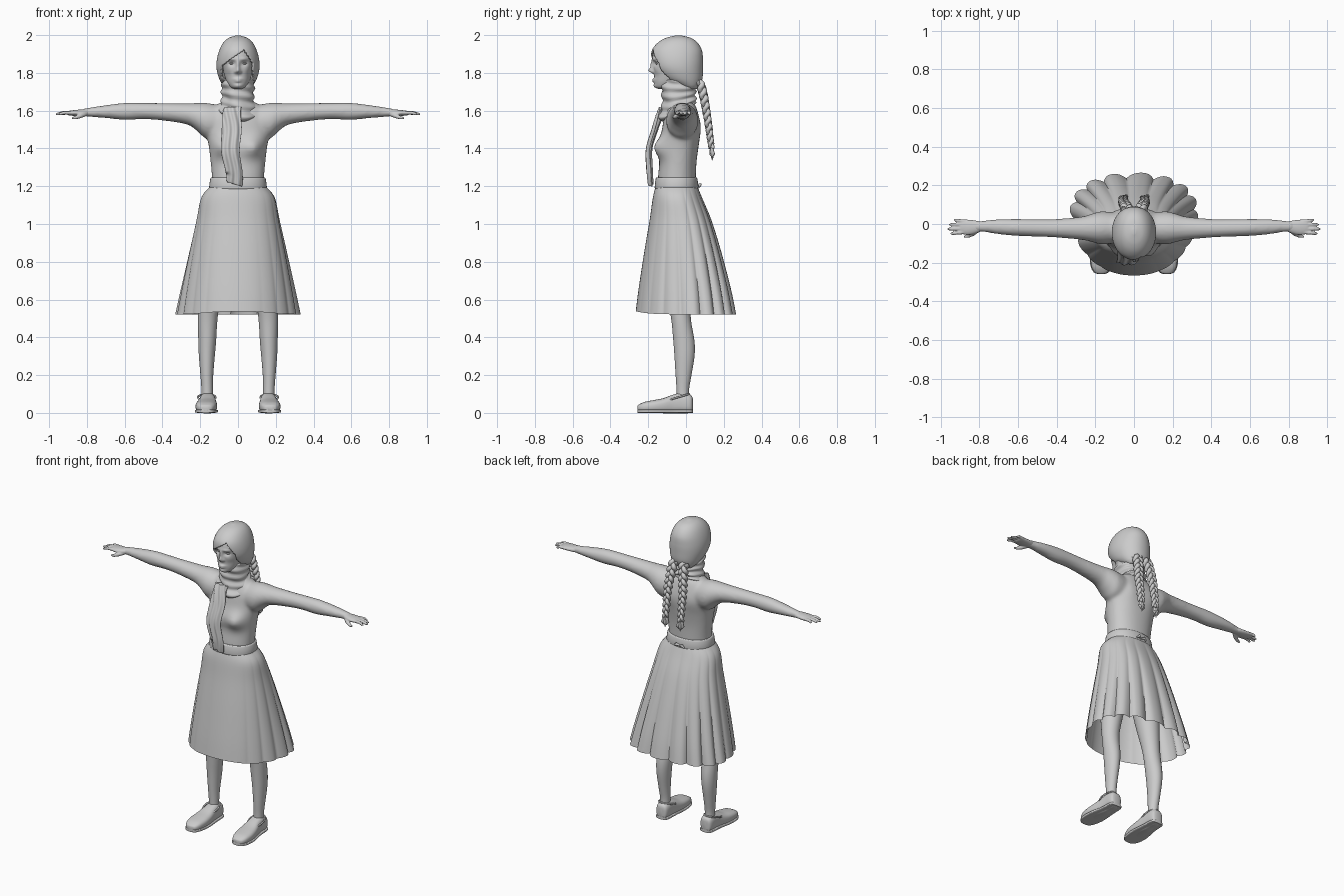
import bpy, bmesh, math
from mathutils import Vector

if "Cube" in bpy.data.objects:
    bpy.data.objects.remove(bpy.data.objects["Cube"])

grey = bpy.data.materials.new("plain_grey")
grey.use_nodes = True
grey.diffuse_color = (0.6, 0.6, 0.6, 1)
grey.node_tree.nodes["Principled BSDF"].inputs["Base Color"].default_value = (0.6, 0.6, 0.6, 1)
grey.node_tree.nodes["Principled BSDF"].inputs["Roughness"].default_value = 0.8
TAU = math.tau


def finish(obj, angle=50):
    """Give an object its material and smooth shading."""
    obj.data.materials.clear()
    obj.data.materials.append(grey)
    bpy.ops.object.select_all(action="DESELECT")
    obj.select_set(True)
    bpy.context.view_layer.objects.active = obj
    bpy.ops.object.shade_smooth_by_angle(angle=math.radians(angle))
    return obj


def mesh_from_rings(name, rings, caps=True, angle=50):
    bm = bmesh.new()
    rows = [[bm.verts.new(p) for p in ring] for ring in rings]
    n = len(rows[0])
    for a, b in zip(rows, rows[1:]):
        for i in range(n):
            bm.faces.new((a[i], a[(i + 1) % n], b[(i + 1) % n], b[i]))
    if caps:
        bm.faces.new(rows[0][::-1])
        bm.faces.new(rows[-1])
    bmesh.ops.recalc_face_normals(bm, faces=bm.faces)
    me = bpy.data.meshes.new(name)
    bm.to_mesh(me)
    bm.free()
    obj = bpy.data.objects.new(name, me)
    bpy.context.collection.objects.link(obj)
    return finish(obj, angle)


def smooth_stations(st, steps):
    """Catmull-Rom interpolation through rows of numbers."""
    out = []
    for i in range(len(st) - 1):
        p0, p1, p2, p3 = st[max(i - 1, 0)], st[i], st[i + 1], st[min(i + 2, len(st) - 1)]
        for k in range(steps):
            t = k / steps
            out.append([b + 0.5 * t * (c - a + t * (2 * a - 5 * b + 4 * c - d + t * (3 * (b - c) + d - a)))
                        for a, b, c, d in zip(p0, p1, p2, p3)])
    return out + [list(st[-1])]


def power(v, p):
    return math.copysign(abs(v) ** (2 / p), v)


def loft(name, stations, axis="z", n=32, steps=4, p=2, caps=True, side=1):
    """Stations: place along axis, two centre values, two radii."""
    rings = []
    for s, c1, c2, r1, r2 in smooth_stations(stations, steps):
        ring = []
        for i in range(n):
            a = TAU * i / n
            u, v = c1 + r1 * power(math.cos(a), p), c2 + r2 * power(math.sin(a), p)
            x, y, z = {"z": (u, v, s), "x": (s, u, v), "y": (u, s, v)}[axis]
            ring.append((x * side, y, z))
        rings.append(ring)
    return mesh_from_rings(name, rings, caps)


def tube(name, points, radii, width=1.0):
    """Round tapered tube along a smooth path."""
    cu = bpy.data.curves.new(name, "CURVE")
    cu.dimensions, cu.bevel_depth, cu.bevel_resolution, cu.use_fill_caps = "3D", width, 2, True
    sp = cu.splines.new("POLY")
    sp.points.add(len(points) - 1)
    for q, co, r in zip(sp.points, points, radii):
        q.co, q.radius = (*co, 1), r
    obj = bpy.data.objects.new(name, cu)
    bpy.context.collection.objects.link(obj)
    bpy.ops.object.select_all(action="DESELECT")
    obj.select_set(True)
    bpy.context.view_layer.objects.active = obj
    bpy.ops.object.convert(target="MESH")
    return finish(bpy.context.object)


def bump(obj, centre, spread, push):
    """Soft local push of a surface."""
    for v in obj.data.vertices:
        d = sum(((a - b) / s) ** 2 for a, b, s in zip(v.co, centre, spread))
        v.co += Vector(push) * math.exp(-d)


def fuse(objs, name, voxel, smooth):
    bpy.ops.object.select_all(action="DESELECT")
    for o in objs:
        o.select_set(True)
    bpy.context.view_layer.objects.active = objs[0]
    bpy.ops.object.join()
    objs[0].name = name
    rm = objs[0].modifiers.new("blend", "REMESH")
    rm.mode, rm.voxel_size, rm.use_smooth_shade = "VOXEL", voxel, True
    sm = objs[0].modifiers.new("soften", "SMOOTH")
    sm.factor, sm.iterations = 0.5, smooth


# Torso and arms, blended into one skin
torso = loft("torso", [(1.17, 0, -.05, .135, .1), (1.25, 0, -.048, .138, .1), (1.33, 0, -.042, .145, .098),
    (1.42, 0, -.036, .156, .103), (1.5, 0, -.027, .172, .1), (1.57, 0, -.025, .165, .09),
    (1.62, 0, -.022, .13, .075), (1.65, 0, -.025, .08, .06), (1.69, 0, -.035, .056, .056), (1.79, 0, -.05, .052, .052)],
    n=48, p=2.2)
parts = [torso]
for s in (1, -1):
    bump(torso, (s * .08, -.14, 1.405), (.06, .06, .05), (s * .006, -.042, 0))
    bump(torso, (s * .08, .07, 1.52), (.06, .04, .08), (0, .012, 0))
    parts.append(loft("arm", [(.1, -.02, 1.54, .08, .09), (.17, -.02, 1.547, .085, .094), (.215, -.02, 1.566, .074, .075),
        (.27, -.022, 1.583, .06, .056), (.4, -.022, 1.594, .048, .046), (.5, -.02, 1.598, .045, .043),
        (.6, -.018, 1.596, .044, .045), (.7, -.014, 1.595, .039, .034), (.78, -.012, 1.592, .029, .025),
        (.83, -.014, 1.59, .028, .018)], axis="x", side=s))
fuse(parts, "upper_body", .009, 8)

# Hands
for s, tag in ((1, "left"), (-1, "right")):
    hand = [loft("palm", [(.79, -.013, 1.591, .024, .02), (.82, -.016, 1.589, .034, .018),
            (.86, -.017, 1.588, .04, .016), (.895, -.014, 1.587, .037, .012), (.905, -.014, 1.587, .03, .007)],
            axis="x", n=24, side=s)]
    for y0, y1, tip in ((-.043, -.05, .95), (-.024, -.026, .965), (-.004, -.003, .957), (.014, .02, .932)):
        hand.append(tube("finger", [(s * .875, y0, 1.588), (s * (tip + .89) / 2, (y0 + y1) / 2, 1.589),
                         (s * (tip - .008), y1, 1.582), (s * tip, y1, 1.581)], (1.05, 1, .8, .35), .0095))
    hand.append(tube("thumb", [(s * .81, -.03, 1.583), (s * .835, -.052, 1.572), (s * .86, -.063, 1.563),
                     (s * .88, -.066, 1.56)], (1.5, 1.3, 1, .5), .0095))
    fuse(hand, tag + "_hand", .004, 2)

# Legs and shoes
for s, tag in ((1, "left"), (-1, "right")):
    loft(tag + "_leg", [(.05, .163, -.015, .03, .034), (.12, .163, -.017, .03, .033), (.2, .165, -.013, .034, .042),
        (.3, .165, -.008, .042, .053), (.38, .163, -.011, .047, .056), (.48, .161, -.024, .051, .052),
        (.56, .155, -.032, .056, .057), (.75, .13, -.04, .075, .08), (1.0, .09, -.04, .085, .095)], side=s)
    shoe = [(-.258, .17, .024, .015, .012), (-.25, .17, .026, .034, .018), (-.22, .17, .03, .05, .028),
            (-.17, .168, .034, .057, .034), (-.12, .165, .038, .054, .04), (-.07, .162, .046, .046, .05),
            (-.03, .161, .052, .043, .054), (.01, .161, .05, .041, .052), (.03, .161, .046, .033, .044),
            (.036, .161, .044, .015, .03)]
    loft(tag + "_shoe", shoe, axis="y", p=2.7, side=s)
    loft(tag + "_sole", [(y, c, .009, r + .004, .009) for y, c, z, r, h in shoe], axis="y", p=5, side=s)
    tube(tag + "_shoe_rim", [(s * (.165 + .047 * math.cos(a)), -.045 + .062 * math.sin(a), .082 + .018 * math.sin(a))
         for a in [TAU * i / 24 for i in range(25)]], [1] * 25, .005)

# Pleated skirt, open at the hem
rings, N = [], 216
for z, hw, front, back in smooth_stations([(1.2, .147, -.16, .06), (1.14, .195, -.175, .085), (1.02, .222, -.192, .135),
        (.85, .262, -.22, .188), (.65, .308, -.25, .24), (.522, .336, -.266, .266)], 5):
    t = (1.2 - z) / .68
    ring = []
    for i in range(N):
        a = TAU * i / N
        c, d = power(math.cos(a), 2.25), power(math.sin(a), 2.25)
        depth = (.055 + .055 * math.sin(a)) * t ** .8
        fold = 1 - depth * (1 - abs(math.sin(9 * a + 4.5 * TAU / 4))) ** 1.3
        lean = 1 + t * (.16 * d - .03)
        drop = .016 * t * max(0, -d) ** 4
        ring.append((hw * c * lean * fold, (front + back) / 2 + (back - front) / 2 * d * fold, z + drop))
    rings.append(ring)
mesh_from_rings("skirt", rings, caps=False, angle=70)
loft("waistband", [(1.185, 0, -.05, .15, .113), (1.193, 0, -.05, .153, .116), (1.238, 0, -.05, .147, .111),
                   (1.246, 0, -.05, .142, .106)], n=48, steps=2, p=2.2)
for s in (1, -1):
    tube("back_tie", [(0, .064, 1.2), (s * .02, .074, 1.208), (s * .035, .07, 1.195)], (.6, 1, .5), .009)

# Head with modelled face
head = loft("head", [(1.715, 0, -.115, .02, .03), (1.725, 0, -.11, .04, .05), (1.75, 0, -.09, .058, .077),
    (1.79, 0, -.065, .073, .103), (1.84, 0, -.055, .083, .119), (1.89, 0, -.052, .087, .124),
    (1.94, 0, -.05, .08, .108), (1.975, 0, -.05, .055, .07), (1.99, 0, -.05, .015, .02)], n=128, steps=9, p=2.15)
face = [(0, 1.812, .012, .014, -.024), (0, 1.84, .009, .026, -.014), (0, 1.766, .022, .007, -.01),
        (0, 1.755, .018, .006, -.009), (0, 1.73, .022, .014, -.008)]
for s in (1, -1):
    face += [(s * .033, 1.85, .017, .012, .013), (s * .033, 1.873, .022, .008, -.006),
             (s * .013, 1.805, .008, .008, -.008), (s * .05, 1.815, .02, .02, -.005)]
for x, z, sx, sz, push in face:
    bump(head, (x, -.17, z), (sx, .06, sz), (0, push, 0))
for s, tag in ((1, "left"), (-1, "right")):
    loft(tag + "_eye", [(s * .033 + k * .014, -.152, 1.85, .011 * r, .006 * r)
         for k, r in ((-1, .1), (-.7, .7), (0, 1), (.7, .7), (1, .1))], axis="x", n=16)

# Hair cap with a swept fringe, cut open around the face
hair = loft("hair", [(1.715, 0, .025, .06, .035), (1.735, 0, .01, .08, .065), (1.77, 0, -.02, .1, .107),
    (1.82, 0, -.04, .113, .13), (1.87, 0, -.047, .112, .137), (1.92, 0, -.048, .099, .132),
    (1.96, 0, -.044, .078, .105), (1.985, 0, -.04, .05, .066), (1.998, 0, -.04, .01, .014)], n=128, steps=9, p=2.1)
bm = bmesh.new()
bm.from_mesh(hair.data)
gone = []
for f in bm.faces:
    c = f.calc_center_median()
    fringe = 1.925 - .7 * max(0, .035 - c.x) - 1.6 * max(0, c.x - .035)
    if c.y < -.085 and c.z < fringe and -.09 < c.x < .082:
        gone.append(f)
bmesh.ops.delete(bm, geom=gone, context="FACES")
bm.to_mesh(hair.data)
bm.free()
thick = hair.modifiers.new("thickness", "SOLIDIFY")
thick.thickness = .012

# Two three-strand braids with loose ends
for s, tag in ((1, "left"), (-1, "right")):
    def spine(t):
        return Vector((s * (.035 + .02 * min(1, t * 2)), .065 + .07 * t ** .6, 1.755 - .355 * t))
    for k in range(3):
        pts, rad = [], []
        for i in range(81):
            t = i / 80
            a = TAU * (3.2 * t + k / 3)
            w = .019 * (1 - .35 * t)
            pts.append(spine(t) + Vector((w * math.sin(a), .6 * w * math.sin(2 * a), 0)))
            rad.append(1 - .35 * t)
        tube(f"{tag}_braid_strand_{k + 1}", pts, rad, .0155)
        tip = spine(1) + Vector(((k - 1) * .008, 0, 0))
        tube(f"{tag}_braid_end_{k + 1}", [tip, tip + Vector(((k - 1) * .007, .004 * k, -.03)),
             tip + Vector((0, .004, -.05 - .015 * (k % 2)))], (.8, 1, .1), .011)

# Scarf: slanted folds around the neck, then a hanging tail
rings = []
for z, r, ry, cy in smooth_stations([(1.765, .066, .062, -.06), (1.755, .082, .078, -.056), (1.71, .087, .09, -.04),
        (1.66, .085, .088, -.036), (1.625, .1, .094, -.04), (1.6, .104, .098, -.045), (1.59, .088, .086, -.045)], 6):
    ring = []
    for i in range(96):
        a = TAU * i / 96
        f = 1 + .06 * math.sin(z * 150 + 2.2 * math.sin(a + .6)) + .03 * math.sin(5 * a + z * 40)
        drop = (1.76 - z) * (.28 * math.sin(a) - .05 * math.cos(a))
        ring.append((r * f * math.cos(a), cy + ry * f * math.sin(a), z + drop))
    rings.append(ring)
mesh_from_rings("scarf_wrap", rings, caps=False, angle=80)
tail = loft("scarf_tail", [(1.205, -.015, -.186, .036, .006), (1.215, -.02, -.188, .042, .01), (1.3, -.03, -.194, .046, .012),
    (1.4, -.034, -.195, .05, .012), (1.5, -.04, -.165, .053, .013), (1.57, -.035, -.142, .05, .015),
    (1.62, -.02, -.125, .045, .012)], n=48, steps=6)
for v in tail.data.vertices:
    v.co.y += .006 * math.sin(v.co.x * 160 + v.co.z * 9)
    v.co.x += .007 * math.sin(v.co.z * 26)
    if v.co.z < 1.26:
        v.co.z -= v.co.x * .3
